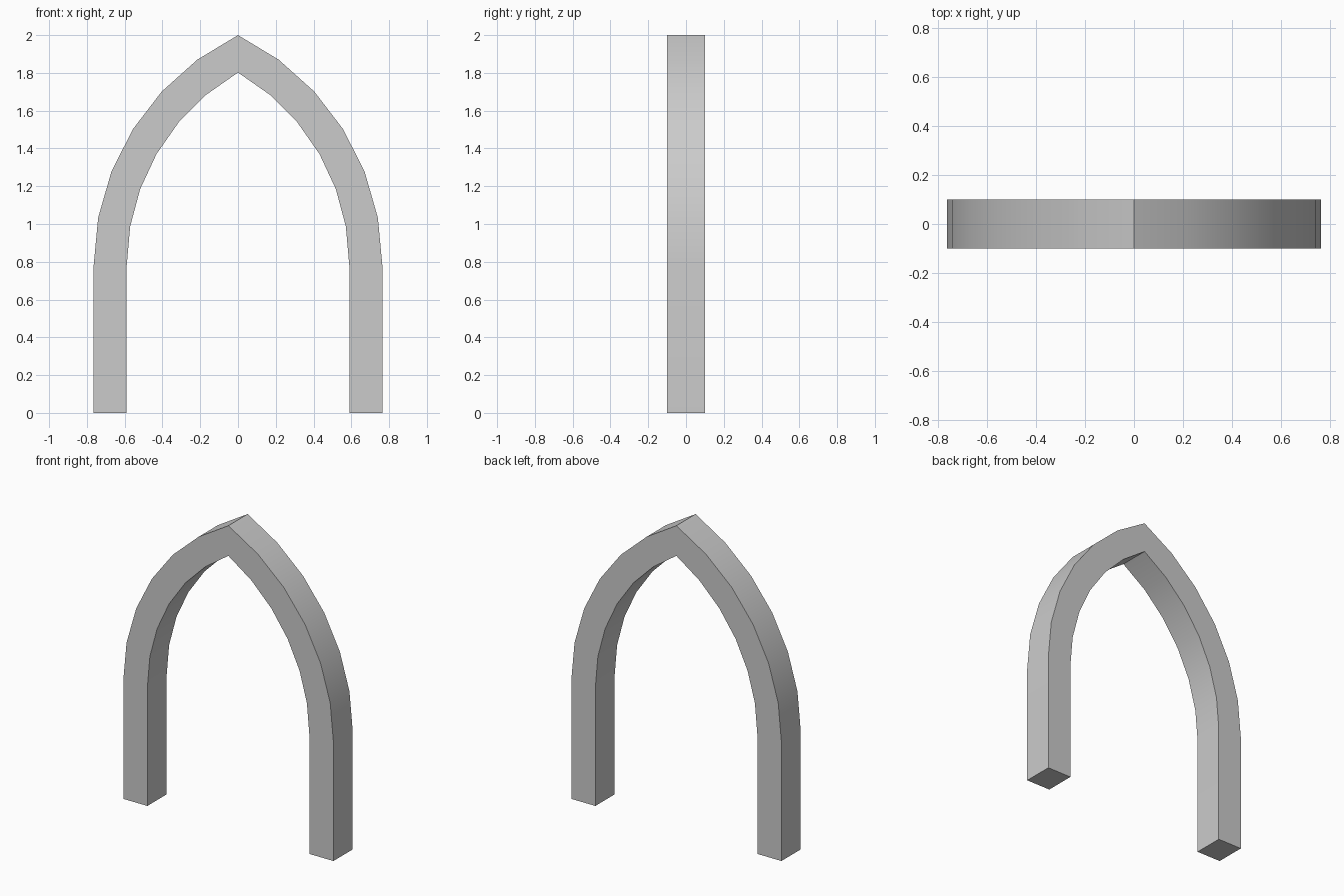
import bpy, bmesh, math

if "Cube" in bpy.data.objects:
    bpy.data.objects.remove(bpy.data.objects["Cube"])

HALF_DEPTH = 0.1
INNER, OUTER = 0.589, 0.764      # half widths of opening and frame
SPRING = 0.782                   # height where the curve starts
SEGMENTS = 6


def half_profile(half_width):
    """Leg foot, then the arc up to the apex, centred on the opposite inner edge."""
    radius = half_width + INNER
    sweep = math.acos(INNER / radius)
    points = [(half_width, 0.0)]
    for i in range(SEGMENTS + 1):
        a = sweep * i / SEGMENTS
        points.append((radius * math.cos(a) - INNER, SPRING + radius * math.sin(a)))
    return points


def full_profile(half_width):
    right = half_profile(half_width)
    right[-1] = (0.0, right[-1][1])
    return right + [(-x, z) for x, z in reversed(right[:-1])]


# Pointed arch: rectangular section swept along the profile
bm = bmesh.new()
rings = []
for (xo, zo), (xi, zi) in zip(full_profile(OUTER), full_profile(INNER)):
    rings.append([bm.verts.new(p) for p in (
        (xo, -HALF_DEPTH, zo), (xo, HALF_DEPTH, zo),
        (xi, HALF_DEPTH, zi), (xi, -HALF_DEPTH, zi))])
for a, b in zip(rings, rings[1:]):
    for k in range(4):
        n = (k + 1) % 4
        bm.faces.new((a[k], a[n], b[n], b[k]))

# Feet
bm.faces.new(rings[0])
bm.faces.new(rings[-1])
bmesh.ops.recalc_face_normals(bm, faces=bm.faces)

mesh = bpy.data.meshes.new("pointed_arch")
bm.to_mesh(mesh)
bm.free()
arch = bpy.data.objects.new("pointed_arch", mesh)
bpy.context.collection.objects.link(arch)

# Smooth curve with crisp edges
bpy.context.view_layer.objects.active = arch
arch.select_set(True)
bpy.ops.object.shade_smooth_by_angle(angle=math.radians(30))
